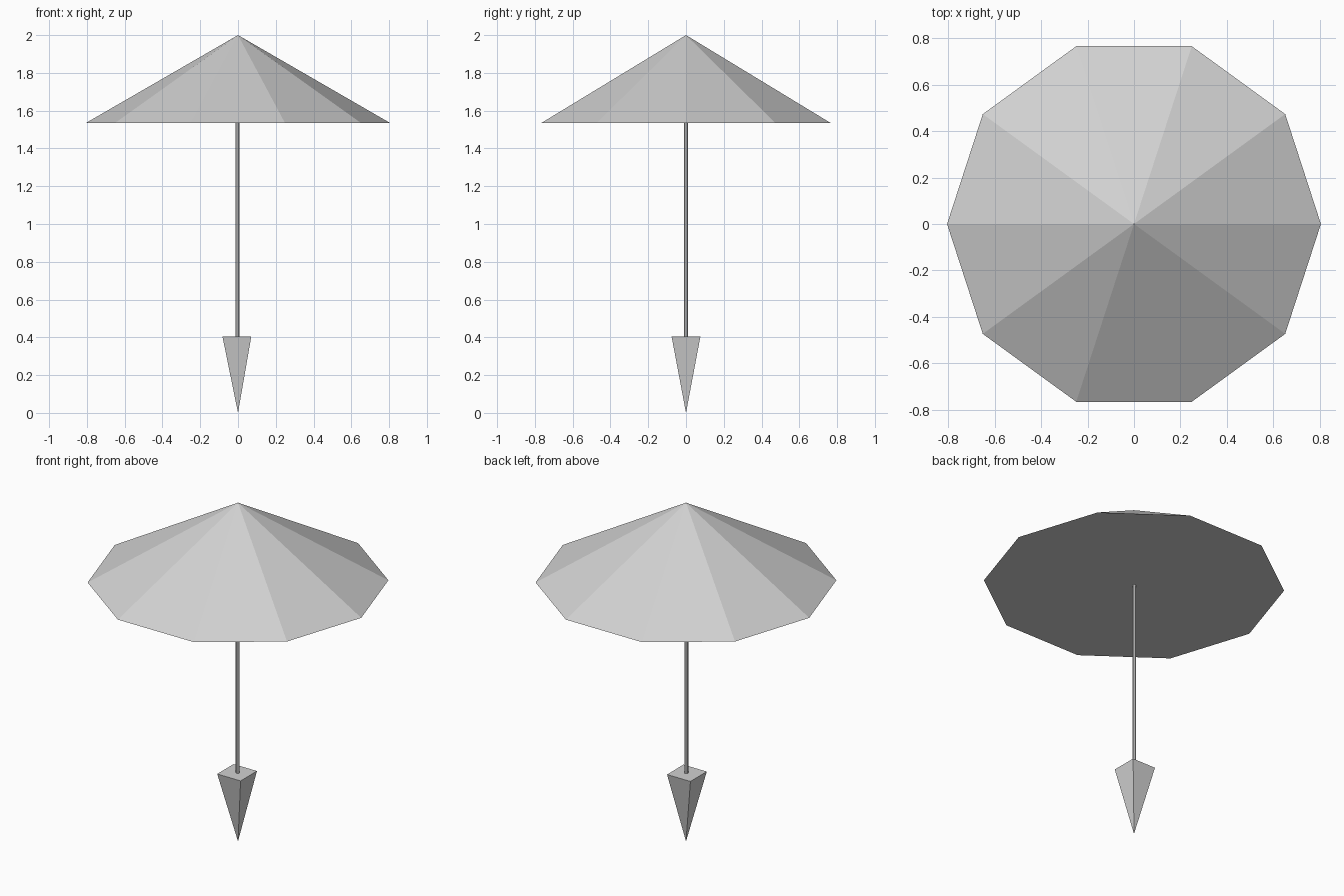
import bpy
import bmesh
import math
from mathutils import Matrix

cube = bpy.data.objects.get("Cube")
if cube:
    bpy.data.objects.remove(cube, do_unlink=True)

# Single pale grey for the whole parasol
grey = bpy.data.materials.new("pale_grey")
grey.use_nodes = True
colour = (0.64, 0.64, 0.64, 1.0)
grey.diffuse_color = colour
grey.node_tree.nodes["Principled BSDF"].inputs["Base Color"].default_value = colour


def add_cone(name, sides, r_bottom, r_top, z_bottom, z_top, turn, x=0.0):
    """Flat-shaded closed cone or prism standing between two heights."""
    bm = bmesh.new()
    place = Matrix.Translation((x, 0, (z_bottom + z_top) / 2)) @ Matrix.Rotation(turn, 4, "Z")
    bmesh.ops.create_cone(bm, cap_ends=True, segments=sides, radius1=r_bottom,
                          radius2=r_top, depth=z_top - z_bottom, matrix=place)
    bmesh.ops.remove_doubles(bm, verts=bm.verts, dist=0.0005)
    bmesh.ops.recalc_face_normals(bm, faces=bm.faces)
    mesh = bpy.data.meshes.new(name)
    bm.to_mesh(mesh)
    bm.free()
    mesh.materials.append(grey)
    obj = bpy.data.objects.new(name, mesh)
    bpy.context.collection.objects.link(obj)
    return obj


# Ten-sided canopy, with corners on the x axis and a flat underside
add_cone("canopy", 10, 0.805, 0.0, 1.535, 2.0, math.pi / 2)

# Thin pole running from the spike into the canopy
add_cone("pole", 8, 0.011, 0.011, 0.38, 1.56, math.pi / 8, x=-0.002)

# Four-sided ground spike, its top slightly off centre over the point
spike = add_cone("ground_spike", 4, 0.0, 0.108, 0.0, 0.405, math.pi / 4)
for v in spike.data.vertices:
    if v.co.z > 0.2:
        v.co.x -= 0.006
